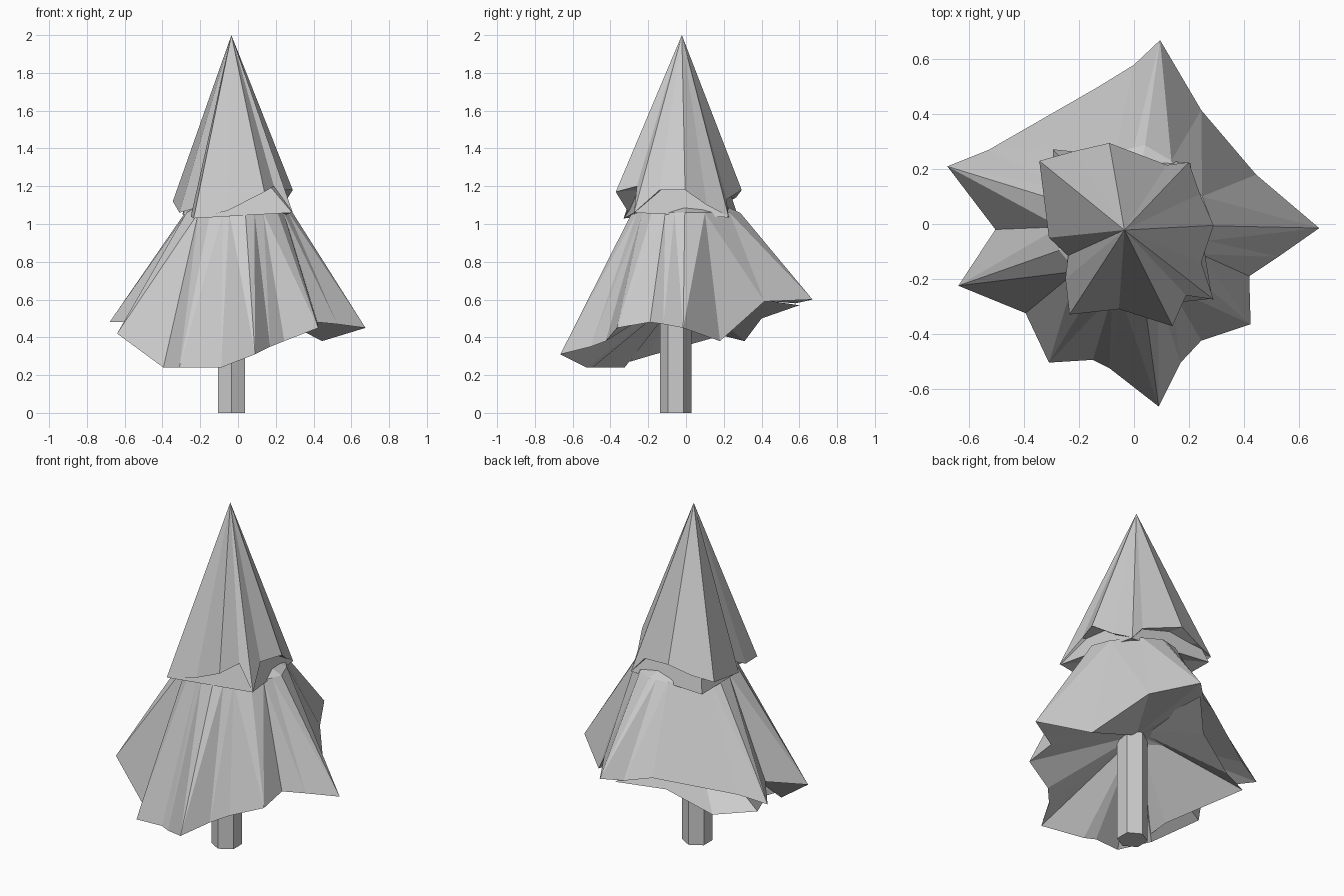
import bpy
import bmesh
from mathutils import Vector

if "Cube" in bpy.data.objects:
    bpy.data.objects.remove(bpy.data.objects["Cube"])

AXIS = (-0.035, -0.022)


def finish(name, bm):
    bmesh.ops.recalc_face_normals(bm, faces=bm.faces)
    mesh = bpy.data.meshes.new(name)
    bm.to_mesh(mesh)
    bm.free()
    obj = bpy.data.objects.new(name, mesh)
    bpy.context.collection.objects.link(obj)
    return obj


def fan(bm, ring, z):
    """Close a ring of verts to a point on the tree axis."""
    tip = bm.verts.new((*AXIS, z))
    for a, b in zip(ring, ring[1:] + ring[:1]):
        bm.faces.new((a, b, tip))


def branch_tier(name, hem, top_z, under_z, neck_z=None):
    """Jagged skirt: hem outline, optional narrow neck, apex and hollow underside."""
    bm = bmesh.new()
    low = [bm.verts.new(p) for p in hem]
    fan(bm, low, under_z)
    up = low
    if neck_z:
        up = []
        for x, y, z in hem:
            d = Vector((x, y))
            d = d.normalized() * (0.215 + 0.11 * d.length)
            up.append(bm.verts.new((d.x, d.y, neck_z)))
        for i in range(len(low)):
            j = (i + 1) % len(low)
            # split each quad along the ridge of the tip
            far_i = Vector(hem[i][:2]).length > Vector(hem[j][:2]).length
            if far_i:
                bm.faces.new((low[i], low[j], up[j]))
                bm.faces.new((low[i], up[j], up[i]))
            else:
                bm.faces.new((low[i], low[j], up[i]))
                bm.faces.new((low[j], up[j], up[i]))
    fan(bm, up, top_z)
    return finish(name, bm)


# Lower branches: star-shaped drooping hem, counterclockwise from +x
branch_tier("lower_branches", [
    (0.675, -0.015, 0.45), (0.445, 0.18, 0.38), (0.245, 0.415, 0.59),
    (0.095, 0.67, 0.60), (0.0, 0.58, 0.58), (-0.13, 0.50, 0.60),
    (-0.53, 0.27, 0.52), (-0.68, 0.21, 0.48), (-0.505, -0.02, 0.48),
    (-0.64, -0.225, 0.42), (-0.395, -0.325, 0.24), (-0.31, -0.505, 0.24),
    (-0.15, -0.495, 0.24), (-0.09, -0.525, 0.24), (0.09, -0.665, 0.31),
    (0.17, -0.505, 0.35), (0.245, -0.425, 0.38), (0.425, -0.365, 0.45),
    (0.42, -0.19, 0.48), (0.525, -0.12, 0.47),
], top_z=1.2, under_z=0.63, neck_z=1.06)

# Inner fold hanging under the left and back branches
bm = bmesh.new()
edge = [bm.verts.new(p) for p in (
    (-0.37, -0.30, 0.27), (-0.39, -0.20, 0.30), (-0.60, 0.19, 0.41),
    (-0.39, 0.31, 0.38), (-0.15, 0.40, 0.50), (0.04, 0.60, 0.57))]
root = bm.verts.new((*AXIS, 0.66))
for a, b in zip(edge, edge[1:]):
    bm.faces.new((a, b, root))
finish("inner_fold", bm)

# Upper branches: steep cone with an uneven hem
branch_tier("upper_branches", [
    (0.29, -0.005, 1.18), (0.24, 0.11, 1.10), (0.20, 0.225, 1.04),
    (0.12, 0.215, 1.13), (-0.09, 0.295, 1.18), (-0.22, 0.265, 1.14),
    (-0.345, 0.23, 1.12), (-0.31, -0.05, 1.06), (-0.24, -0.115, 1.08),
    (-0.25, -0.2, 1.04), (-0.235, -0.33, 1.03), (-0.055, -0.31, 1.07),
    (0.14, -0.372, 1.17), (0.19, -0.26, 1.20), (0.29, -0.275, 1.06),
    (0.245, -0.14, 1.18),
], top_z=2.0, under_z=1.2)

# Straight-edged inner layer showing below the upper hem
branch_tier("upper_inner_layer", [
    (0.285, -0.272, 1.06), (0.205, 0.222, 1.035), (-0.295, 0.272, 1.05),
    (-0.29, -0.05, 1.05), (-0.22, -0.13, 1.04), (-0.235, -0.328, 1.03),
], top_z=1.94, under_z=1.12)

# Trunk: six-sided post
bpy.ops.mesh.primitive_cylinder_add(vertices=6, radius=0.083, depth=0.72,
                                    location=(-0.035, -0.055, 0.36))
bpy.context.object.name = "trunk"
